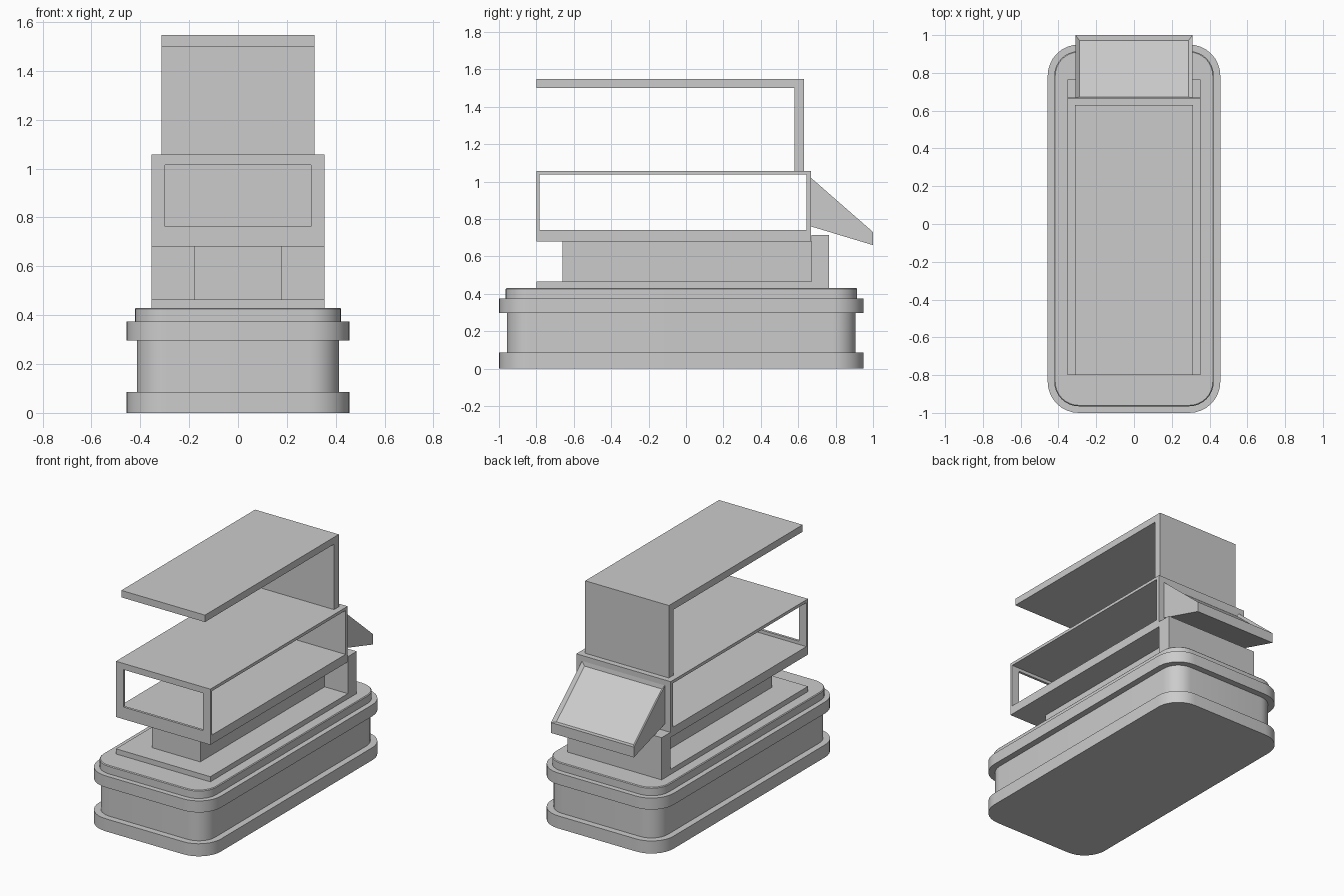
import bpy, bmesh, math

if "Cube" in bpy.data.objects:
    bpy.data.objects.remove(bpy.data.objects["Cube"])


def make_object(name, bm):
    bmesh.ops.recalc_face_normals(bm, faces=bm.faces[:])
    mesh = bpy.data.meshes.new(name)
    bm.to_mesh(mesh)
    bm.free()
    obj = bpy.data.objects.new(name, mesh)
    bpy.context.collection.objects.link(obj)
    return obj


def extrude_profile(name, pts, half_x, recess_edge=None):
    """Extrude a (y, z) outline across x; optionally recess one side panel."""
    bm = bmesh.new()
    left = [bm.verts.new((-half_x, y, z)) for y, z in pts]
    right = [bm.verts.new((half_x, y, z)) for y, z in pts]
    bm.faces.new(left)
    bm.faces.new(right[::-1])
    n = len(pts)
    sides = [bm.faces.new((left[i], right[i], right[(i + 1) % n], left[(i + 1) % n]))
             for i in range(n)]
    bmesh.ops.recalc_face_normals(bm, faces=bm.faces[:])
    if recess_edge is not None:
        panel = sides[recess_edge]
        bmesh.ops.inset_region(bm, faces=[panel], thickness=0.03)
        bmesh.ops.translate(bm, verts=panel.verts[:], vec=panel.normal * -0.018)
    return make_object(name, bm)


def box(name, half_x, y0, y1, z0, z1):
    return extrude_profile(name, [(y0, z0), (y1, z0), (y1, z1), (y0, z1)], half_x)


def cut(obj, cutter):
    mod = obj.modifiers.new("opening", "BOOLEAN")
    mod.operation = "DIFFERENCE"
    mod.solver = "EXACT"
    mod.object = cutter
    bpy.context.view_layer.objects.active = obj
    bpy.ops.object.modifier_apply(modifier=mod.name)
    bpy.data.objects.remove(cutter)


def stepped_base(name, levels, half_x, half_y, radius, centre_y, segs=8):
    """Stack of rounded rectangles, each (inset, z), joined into one skin."""
    bm = bmesh.new()
    rings = []
    for inset, z in levels:
        ring = []
        for k, (sx, sy) in enumerate(((1, 1), (-1, 1), (-1, -1), (1, -1))):
            for s in range(segs + 1):
                a = math.pi / 2 * (k + s / segs)
                x = sx * (half_x - radius) + (radius - inset) * math.cos(a)
                y = sy * (half_y - radius) + (radius - inset) * math.sin(a)
                ring.append(bm.verts.new((x, y + centre_y, z)))
        rings.append(ring)
    for lo, hi in zip(rings, rings[1:]):
        n = len(lo)
        for i in range(n):
            j = (i + 1) % n
            bm.faces.new((lo[i], lo[j], hi[j], hi[i]))
    bm.faces.new(rings[0])
    bm.faces.new(rings[-1])
    obj = make_object(name, bm)
    bpy.context.view_layer.objects.active = obj
    obj.select_set(True)
    bpy.ops.object.shade_smooth_by_angle(angle=math.radians(30))
    obj.select_set(False)
    return obj


# Rounded plinth with projecting bottom and top mouldings
stepped_base("plinth", [(0, 0), (0, 0.085), (0.043, 0.085), (0.043, 0.297),
                        (0, 0.297), (0, 0.375), (0.035, 0.375), (0.035, 0.425),
                        (0.04, 0.43)],
             0.457, 0.975, 0.165, -0.025)

# Low deck with its rear upright
extrude_profile("deck_and_upright",
                [(-0.80, 0.43), (0.765, 0.43), (0.765, 0.715), (0.67, 0.715),
                 (0.67, 0.465), (-0.80, 0.465)], 0.353)

# Central pedestal carrying the case
box("pedestal", 0.18, -0.66, 0.67, 0.465, 0.68)

# Display case, open through both sides and the front
case = box("display_case", 0.353, -0.80, 0.668, 0.68, 1.057)
cut(case, box("side_cutter", 0.6, -0.783, 0.645, 0.74, 1.037))
cut(case, box("front_cutter", 0.298, -0.9, -0.7, 0.762, 1.015))

# Canopy: rear wall and overhanging roof
extrude_profile("canopy",
                [(0.58, 1.057), (0.63, 1.057), (0.63, 1.547), (-0.80, 1.547),
                 (-0.80, 1.50), (0.58, 1.50)], 0.313)

# Sloping rear console with a recessed panel
extrude_profile("rear_console",
                [(0.668, 1.02), (1.0, 0.73), (1.0, 0.66), (0.668, 0.76)],
                0.31, recess_edge=0)
